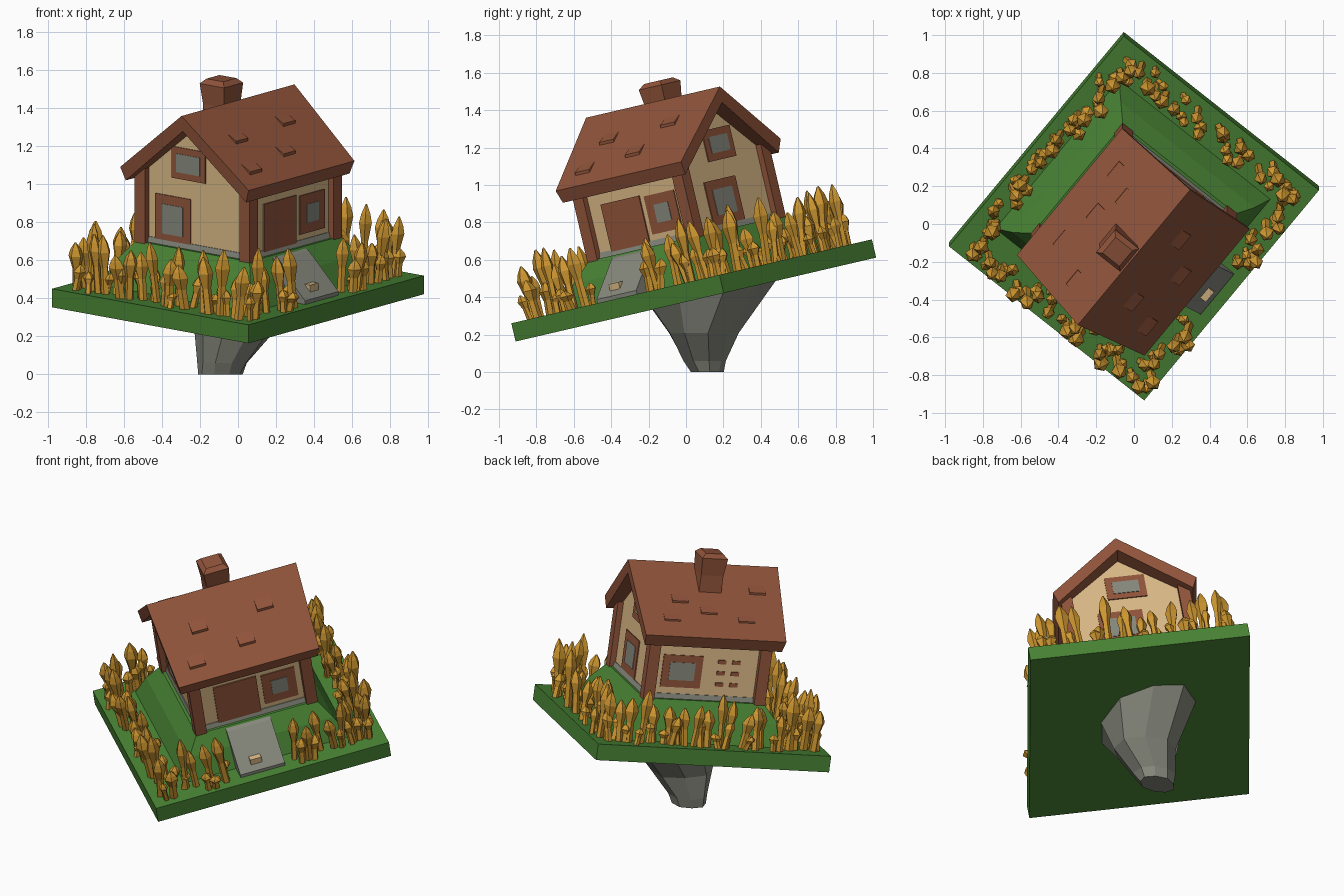
import bpy, bmesh, math, random
from mathutils import Matrix, Vector

if "Cube" in bpy.data.objects:
    bpy.data.objects.remove(bpy.data.objects["Cube"])

random.seed(7)

# Local frame of the tilted plot: u across, v along the ridge, n up
M = (Matrix.Translation((0, 0.03, 0.485)) @ Matrix.Rotation(math.radians(13.1), 4, 'X')
     @ Matrix.Rotation(math.radians(-39), 4, 'Z'))


def material(name, rgb):
    m = bpy.data.materials.new(name)
    m.diffuse_color = (*rgb, 1)
    m.use_nodes = True
    m.node_tree.nodes["Principled BSDF"].inputs["Base Color"].default_value = m.diffuse_color
    return m


GREEN = material("grass_green", (0.065, 0.225, 0.034))
BROWN = material("roof_brown", (0.28, 0.088, 0.043))
TAN = material("plaster_tan", (0.70, 0.48, 0.235))
GREY = material("stone_grey", (0.24, 0.25, 0.205))
GOLD = material("wheat_gold", (0.62, 0.31, 0.03))


def finish(name, bm, mat, tilted=True):
    bmesh.ops.recalc_face_normals(bm, faces=bm.faces)
    me = bpy.data.meshes.new(name)
    bm.to_mesh(me)
    bm.free()
    me.materials.append(mat)
    ob = bpy.data.objects.new(name, me)
    bpy.context.collection.objects.link(ob)
    if tilted:
        ob.matrix_world = M
    return ob


def loft(bm, rings):
    """Skin a list of closed rings and cap both ends."""
    vs = [[bm.verts.new(p) for p in r] for r in rings]
    for a, b in zip(vs, vs[1:]):
        for i in range(len(a)):
            j = (i + 1) % len(a)
            bm.faces.new((a[i], a[j], b[j], b[i]))
    bm.faces.new(vs[0])
    bm.faces.new(vs[-1])


def rect(u0, u1, v0, v1, n):
    return [(u0, v0, n), (u1, v0, n), (u1, v1, n), (u0, v1, n)]


def stack(name, mat, *rects):
    bm = bmesh.new()
    loft(bm, [rect(*r) for r in rects])
    return finish(name, bm, mat)


def box(name, mat, u0, u1, v0, v1, n0, n1):
    return stack(name, mat, (u0, u1, v0, v1, n0), (u0, u1, v0, v1, n1))


# House extents
U0, U1, V0, V1 = -0.37, 0.34, -0.33, 0.37
BASE = 0.22

# Plot, mound, footing and ramp path
box("grass_plot", GREEN, -0.665, 0.665, -0.735, 0.735, -0.10, 0.0)
stack("grass_mound", GREEN, (-0.54, 0.50, -0.51, 0.54, -0.01), (-0.47, 0.44, -0.44, 0.47, 0.13),
      (-0.40, 0.37, -0.36, 0.40, BASE + 0.01))
stack("stone_footing", GREY, (-0.40, 0.38, -0.36, 0.41, 0.15), (-0.375, 0.345, -0.335, 0.375, BASE + 0.04))
bm = bmesh.new()
ramp = [(0.33, -0.02), (0.60, -0.02), (0.60, 0.02), (0.40, 0.21), (0.33, 0.24)]
loft(bm, [[(u, v, n) for u, n in ramp] for v in (-0.18, 0.10)])
finish("stone_path", bm, GREY)
box("path_step", TAN, 0.53, 0.57, -0.10, -0.03, 0.0, 0.085)

# Walls with gables
bm = bmesh.new()
wall = [(U0, 0.15), (U1, 0.15), (U1, 0.62), (-0.01, 0.90), (U0, 0.62)]
loft(bm, [[(u, v, n) for u, n in wall] for v in (V0, V1)])
finish("house_walls", bm, TAN)

# Roof shell, ridge longer than the eaves
bm = bmesh.new()
roof = [(-0.01, 0.98, 0.03), (0.42, 0.635, 0), (0.395, 0.565, -0.01), (-0.01, 0.895, 0.02),
        (-0.42, 0.565, -0.01), (-0.45, 0.635, 0)]
loft(bm, [[(u, c + s * (0.44 + e), n) for u, n, e in roof] for c, s in ((0.01, -1), (0.015, 1))])
finish("roof", bm, BROWN)

# Loose raised tiles on both slopes
bm = bmesh.new()
for u, v in ((0.14, -0.2), (0.26, 0.05), (0.12, 0.22), (0.3, -0.28),
             (-0.3, -0.2), (-0.2, 0.2), (-0.31, 0.27), (-0.26, 0.03), (-0.13, -0.3)):
    n = 0.98 - 0.80 * abs(u + 0.01)
    d = 0.05 if u > 0 else -0.05
    tile = [(u - d, n + 0.03), (u + d, n - 0.025), (u + d, n - 0.06), (u - d, n + 0.01)]
    loft(bm, [[(a, w, b) for a, b in tile] for w in (v - 0.05, v + 0.05)])
finish("roof_tiles", bm, BROWN)

# Chimney flaring to the top
stack("chimney", BROWN, (-0.18, -0.04, -0.07, 0.07, 0.78), (-0.18, -0.04, -0.07, 0.07, 0.95),
      (-0.195, -0.03, -0.08, 0.08, 1.06), (-0.17, -0.055, -0.055, 0.055, 1.085))

# Corner posts
for u in (U0, U1):
    for v in (V0, V1):
        box("corner_post", BROWN, u - 0.035, u + 0.035, v - 0.035, v + 0.035, 0.2, 0.63)


def panel(name, mat, side, a0, a1, n0, n1, out=0.008):
    """Thin plate on a wall; side is +u, -u, +v or -v."""
    face = {"+u": U1, "-u": U0, "+v": V1, "-v": V0}[side]
    w = sorted((face - 0.001 * (1 if side[0] == "+" else -1), face + (out if side[0] == "+" else -out)))
    if side[1] == "u":
        return box(name, mat, *w, a0, a1, n0, n1)
    return box(name, mat, a0, a1, *w, n0, n1)


def window(side, a0, a1, n0, n1, b=0.05):
    panel("window_frame", BROWN, side, a0, a1, n0, n1, 0.006)
    panel("window_glass", GREY, side, a0 + b, a1 - b, n0 + b, n1 - b, 0.009)


window("-v", -0.29, -0.05, 0.24, 0.50)
window("-v", -0.18, 0.05, 0.60, 0.77, 0.035)
window("+u", 0.09, 0.30, 0.29, 0.50, 0.055)
window("+v", -0.10, 0.17, 0.26, 0.50)
window("+v", -0.15, 0.09, 0.60, 0.77, 0.04)
window("-u", 0.05, 0.30, 0.30, 0.50, 0.045)
panel("door", BROWN, "+u", -0.21, 0.06, 0.23, 0.51)
for v in (-0.16, -0.07):
    for n in (0.33, 0.40, 0.47):
        panel("wall_brick", BROWN, "-u", v - 0.025, v + 0.025, n - 0.012, n + 0.012)

# Hanging rock under the plot, narrowing to its foot
bm = bmesh.new()
rings = []
for cx, cy, rx, ry, z in ((-0.09, 0.11, 0.12, 0.09, 0.0), (-0.08, 0.10, 0.13, 0.12, 0.06),
                          (-0.02, 0.08, 0.20, 0.19, 0.21), (0.02, 0.13, 0.26, 0.36, None)):
    ring = []
    for k in range(9):
        t = math.tau * k / 9 + 0.2
        j = random.uniform(0.93, 1.07)
        x, y = cx + rx * j * math.cos(t), cy + ry * j * math.sin(t)
        ring.append((x, y, z if z is not None else 0.40 + 0.233 * (y - 0.03)))
    rings.append(ring)
loft(bm, rings)
finish("hanging_rock", bm, GREY, tilted=False)


# Wheat hedge: spindle shaped stalks along each edge
def stalk(bm, u, v, h, r):
    lu, lv, t0 = random.uniform(-0.03, 0.03), random.uniform(-0.03, 0.03), random.uniform(0, 6)
    rings = []
    for f, k in ((-0.02, 0.6), (0.45, 0.55), (0.72, 1.0), (0.86, 0.7), (1.0, 0.12)):
        rings.append([(u + lu * f + r * k * math.cos(t0 + math.tau * i / 5),
                       v + lv * f + r * k * math.sin(t0 + math.tau * i / 5), h * f) for i in range(5)])
    loft(bm, rings)


A, B = 0.575, 0.645
for name, p, q in (("wheat_left", (-A, -B), (-A, B)), ("wheat_back", (-A, B), (A, B)),
                   ("wheat_right", (A, B), (A, -B)), ("wheat_front", (A, -B), (-A, -B))):
    bm = bmesh.new()
    p, q = Vector(p), Vector(q)
    count = int((q - p).length / 0.075)
    for i in range(count):
        c = p.lerp(q, i / count)
        if c.x > 0.5 and -0.24 < c.y < 0.13:
            continue
        j = lambda s: random.uniform(-s, s)
        stalk(bm, c.x + j(0.035), c.y + j(0.035), random.uniform(0.2, 0.36), random.uniform(0.034, 0.046))
        stalk(bm, c.x + j(0.06), c.y + j(0.06), random.uniform(0.08, 0.18), random.uniform(0.028, 0.04))
    finish(name, bm, GOLD)
